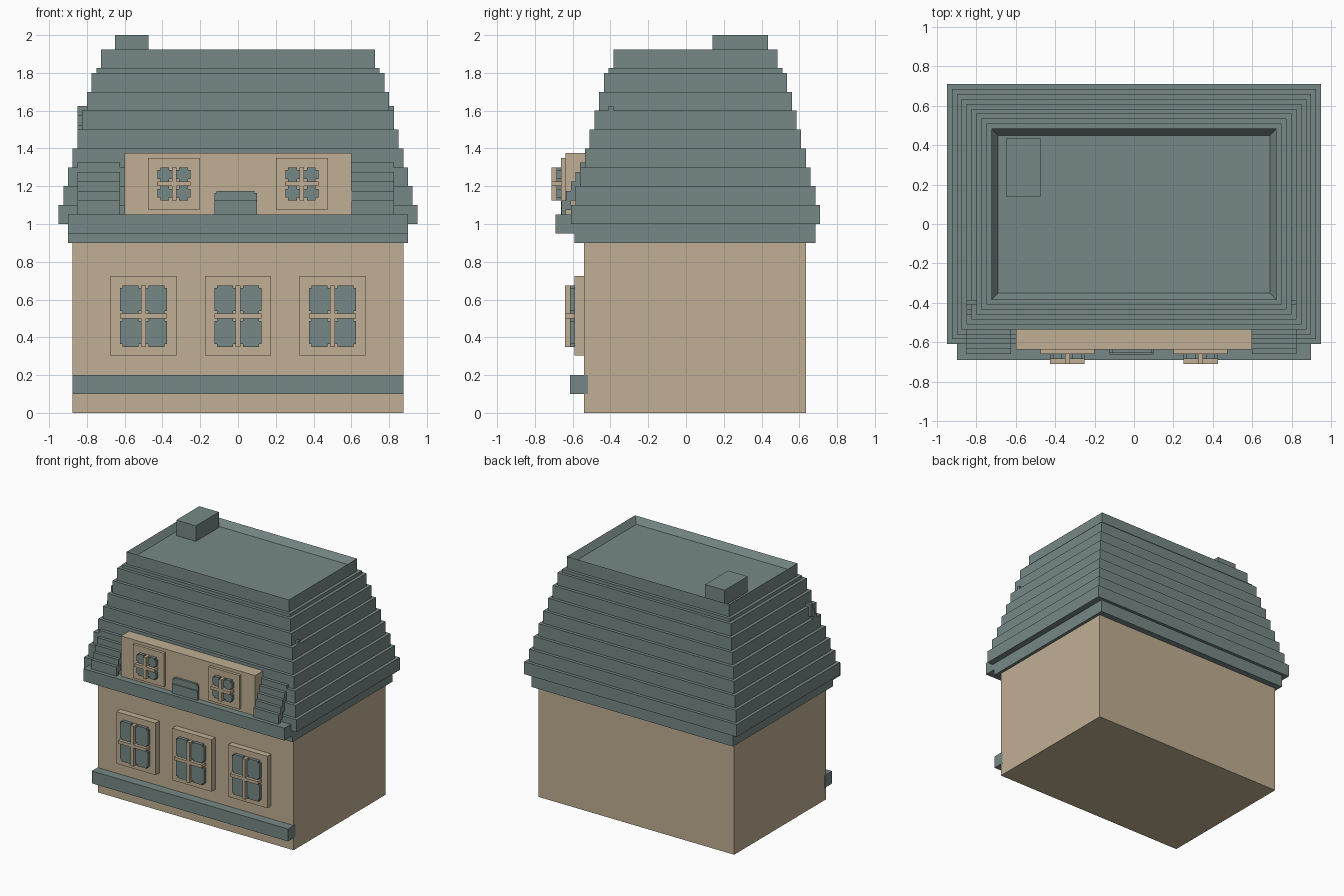
import bpy
import bmesh

cube = bpy.data.objects.get("Cube")
if cube:
    bpy.data.objects.remove(cube, do_unlink=True)


def material(name, rgb):
    m = bpy.data.materials.new(name)
    m.use_nodes = True
    m.diffuse_color = (*rgb, 1)
    m.node_tree.nodes["Principled BSDF"].inputs["Base Color"].default_value = (*rgb, 1)
    return m


SLATE = material("slate green", (0.182, 0.248, 0.240))
SAND = material("sand plaster", (0.527, 0.429, 0.292))


def make_object(name, bm, mat):
    bmesh.ops.recalc_face_normals(bm, faces=bm.faces)
    mesh = bpy.data.meshes.new(name)
    bm.to_mesh(mesh)
    bm.free()
    mesh.materials.append(mat)
    ob = bpy.data.objects.new(name, mesh)
    bpy.context.collection.objects.link(ob)
    return ob


def add_box(bm, x, y, z):
    """Add a box spanning the given (low, high) ranges; return its faces."""
    verts = bmesh.ops.create_cube(bm, size=1)["verts"]
    for v in verts:
        v.co = [lo + (c + 0.5) * (hi - lo) for c, (lo, hi) in zip(v.co, (x, y, z))]
    return list({f for v in verts for f in v.link_faces})


def box(name, x, y, z, mat):
    bm = bmesh.new()
    add_box(bm, x, y, z)
    return make_object(name, bm, mat)


def add_notched_plate(bm, x, y, z, n):
    """Plate facing the front with small square notches in its corners."""
    (x0, x1), (z0, z1) = x, z
    outline = [(x0 + n, z0), (x1 - n, z0), (x1 - n, z0 + n), (x1, z0 + n),
               (x1, z1 - n), (x1 - n, z1 - n), (x1 - n, z1), (x0 + n, z1),
               (x0 + n, z1 - n), (x0, z1 - n), (x0, z0 + n), (x0 + n, z0 + n)]
    face = bm.faces.new([bm.verts.new((px, y[0], pz)) for px, pz in outline])
    ext = bmesh.ops.extrude_face_region(bm, geom=[face])
    for v in ext["geom"]:
        if isinstance(v, bmesh.types.BMVert):
            v.co.y = y[1]


def window(name, cx, wall_y, frame, opening, bar_z):
    """Raised surround, four notched panes and a cross of glazing bars."""
    fw, fz0, fz1, fd = frame
    ow, oz0, oz1 = opening
    y = wall_y - fd
    bar = (cx - 0.0125, cx + 0.0125)
    box(name + "_surround", (cx - fw, cx + fw), (y, wall_y + 0.01), (fz0, fz1), SAND)
    bm = bmesh.new()
    for xs in ((cx - ow, bar[0]), (bar[1], cx + ow)):
        for zs in ((oz0, bar_z[0]), (bar_z[1], oz1)):
            add_notched_plate(bm, xs, (y - 0.025, y), zs, 0.014)
    make_object(name + "_panes", bm, SLATE)
    bm = bmesh.new()
    add_box(bm, bar, (y - 0.05, y), (oz0, oz1))
    add_box(bm, (cx - ow, cx + ow), (y - 0.05, y), bar_z)
    make_object(name + "_bars", bm, SAND)


# Walls, sill band and cornices
box("walls", (-0.875, 0.875), (-0.54, 0.635), (0, 0.92), SAND)
box("sill_band", (-0.877, 0.877), (-0.613, -0.52), (0.1, 0.2), SLATE)
box("cornice", (-0.9, 0.9), (-0.59, 0.685), (0.9, 1.0), SLATE)
box("front_cornice", (-0.899, 0.899), (-0.69, -0.56), (0.95, 1.05), SLATE)

# Stepped roof: each tier is drawn in by the same amount
tier_z = [1.0 + 0.1 * i for i in range(9)] + [1.825, 1.925]
bm = bmesh.new()
for i in range(10):
    hx, hy = 0.95 - 0.025 * i, 0.66 - 0.025 * i
    faces = add_box(bm, (-hx, hx), (0.05 - hy, 0.05 + hy), (tier_z[i], tier_z[i + 1]))
    if i == 9:  # sunken flat roof inside the rim
        top = max(faces, key=lambda f: f.calc_center_median().z)
        bmesh.ops.inset_region(bm, faces=[top], thickness=0.05)
        for v in top.verts:
            v.co.z -= 0.05
make_object("roof", bm, SLATE)
box("chimney", (-0.65, -0.475), (0.14, 0.434), (1.86, 2.0), SLATE)

# Sloping stepped flanks beside the dormer
for name, xs in (("right_flank", (-0.85, -0.625)), ("left_flank", (0.6, 0.825))):
    bm = bmesh.new()
    for i in range(11):
        y, z = -0.66 + 0.025 * i, 1.125 + 0.05 * i
        add_box(bm, xs, (y, y + 0.025), (z - 0.1, z))
    make_object(name, bm, SLATE)

# Dormer with its central ornament
box("dormer", (-0.6, 0.6), (-0.638, -0.5), (1.04, 1.375), SAND)
box("ornament_base", (-0.125, 0.1), (-0.663, -0.63), (1.04, 1.125), SLATE)
bm = bmesh.new()
add_notched_plate(bm, (-0.125, 0.1), (-0.655, -0.63), (1.1, 1.175), 0.012)
make_object("ornament_top", bm, SLATE)

# Windows
for cx, side in ((-0.5, "right"), (0, "middle"), (0.5, "left")):
    window(side + "_window", cx, -0.54, (0.175, 0.305, 0.725, 0.05),
           (0.125, 0.35, 0.675), (0.5, 0.525))
for cx, side in ((-0.338, "right"), (0.338, "left")):
    window(side + "_dormer_window", cx, -0.638, (0.1375, 1.077, 1.35, 0.023),
           (0.0875, 1.125, 1.3), (1.2, 1.225))
